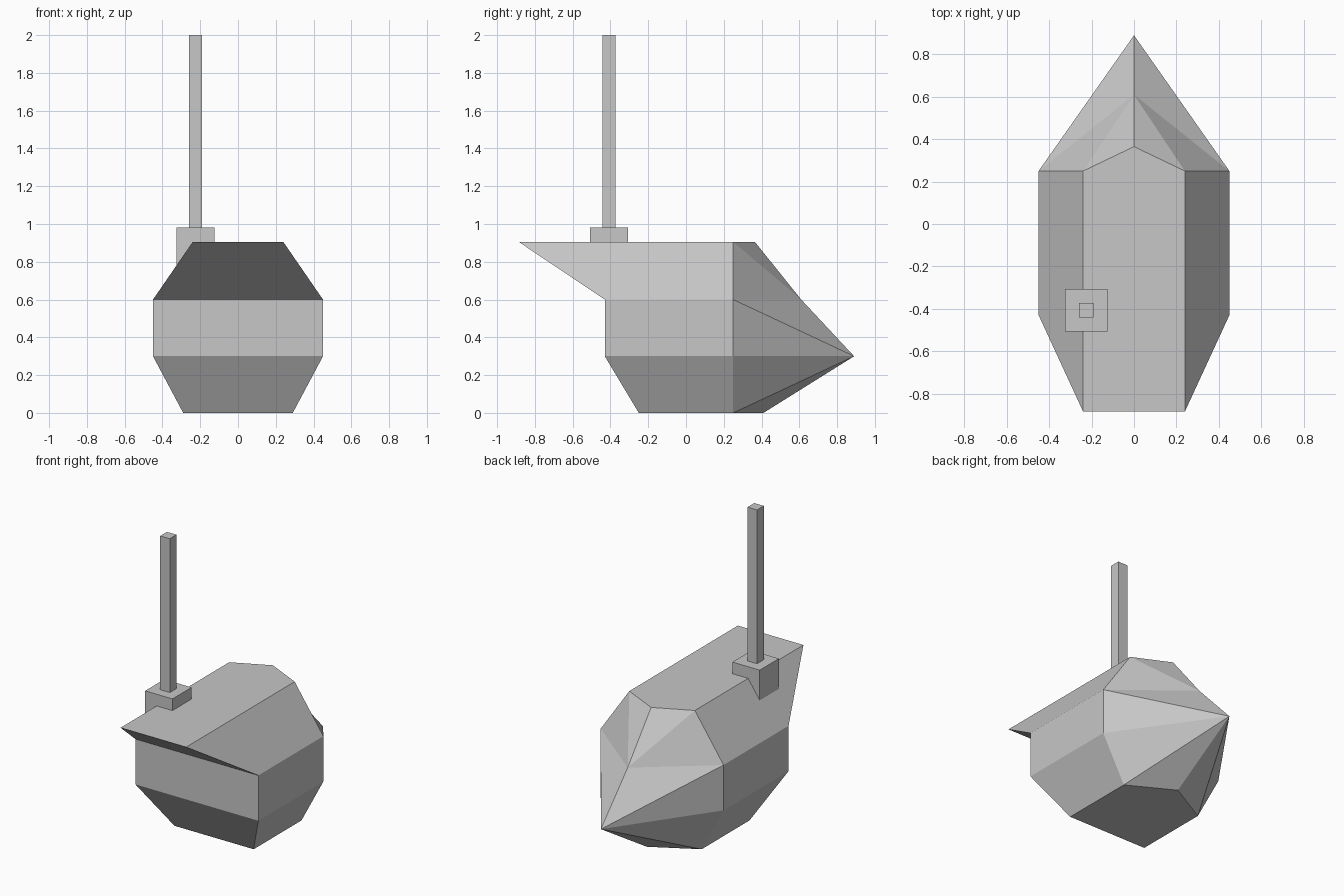
import bpy
import bmesh
from mathutils import Matrix

cube = bpy.data.objects.get("Cube")
if cube:
    bpy.data.objects.remove(cube, do_unlink=True)

# One plain grey for everything
GREY = (0.57, 0.57, 0.57, 1.0)
grey = bpy.data.materials.new("plain grey")
grey.use_nodes = True
grey.diffuse_color = GREY
grey.node_tree.nodes["Principled BSDF"].inputs["Base Color"].default_value = GREY


def finish(bm, name):
    bmesh.ops.recalc_face_normals(bm, faces=bm.faces)
    mesh = bpy.data.meshes.new(name)
    bm.to_mesh(mesh)
    bm.free()
    mesh.materials.append(grey)
    obj = bpy.data.objects.new(name, mesh)
    bpy.context.collection.objects.link(obj)
    return obj


def box(name, center, size):
    bm = bmesh.new()
    matrix = Matrix.Translation(center) @ Matrix.Diagonal((*size, 1))
    bmesh.ops.create_cube(bm, size=1, matrix=matrix)
    return finish(bm, name)


# Hull: levels of (height, half width, front y, point y)
LEVELS = [
    (0.0, 0.29, -0.25, 0.41),
    (0.3, 0.45, -0.43, 0.89),
    (0.6, 0.45, -0.43, 0.61),
    (0.905, 0.24, -0.885, 0.365),
]
SHOULDER = 0.25

bm = bmesh.new()
rings = []
for z, w, front, point in LEVELS:
    outline = [(-w, front), (w, front), (w, SHOULDER), (0, point), (-w, SHOULDER)]
    rings.append([bm.verts.new((x, y, z)) for x, y in outline])

for level, (low, high) in enumerate(zip(rings, rings[1:])):
    # Flat front and sides
    for a, b in ((0, 1), (1, 2), (4, 0)):
        bm.faces.new((low[a], low[b], high[b], high[a]))
    # Pointed end, creased towards its longest tip
    for shoulder in (2, 4):
        if level == 0:
            bm.faces.new((low[shoulder], low[3], high[3]))
            bm.faces.new((low[shoulder], high[3], high[shoulder]))
        else:
            bm.faces.new((low[shoulder], low[3], high[shoulder]))
            bm.faces.new((low[3], high[3], high[shoulder]))

bm.faces.new(rings[0])
bm.faces.new(rings[-1])
finish(bm, "hull")

# Mast and its mounting block
box("mast_block", (-0.225, -0.407, 0.882), (0.2, 0.2, 0.2))
box("mast", (-0.225, -0.407, 1.44), (0.07, 0.07, 1.12))
